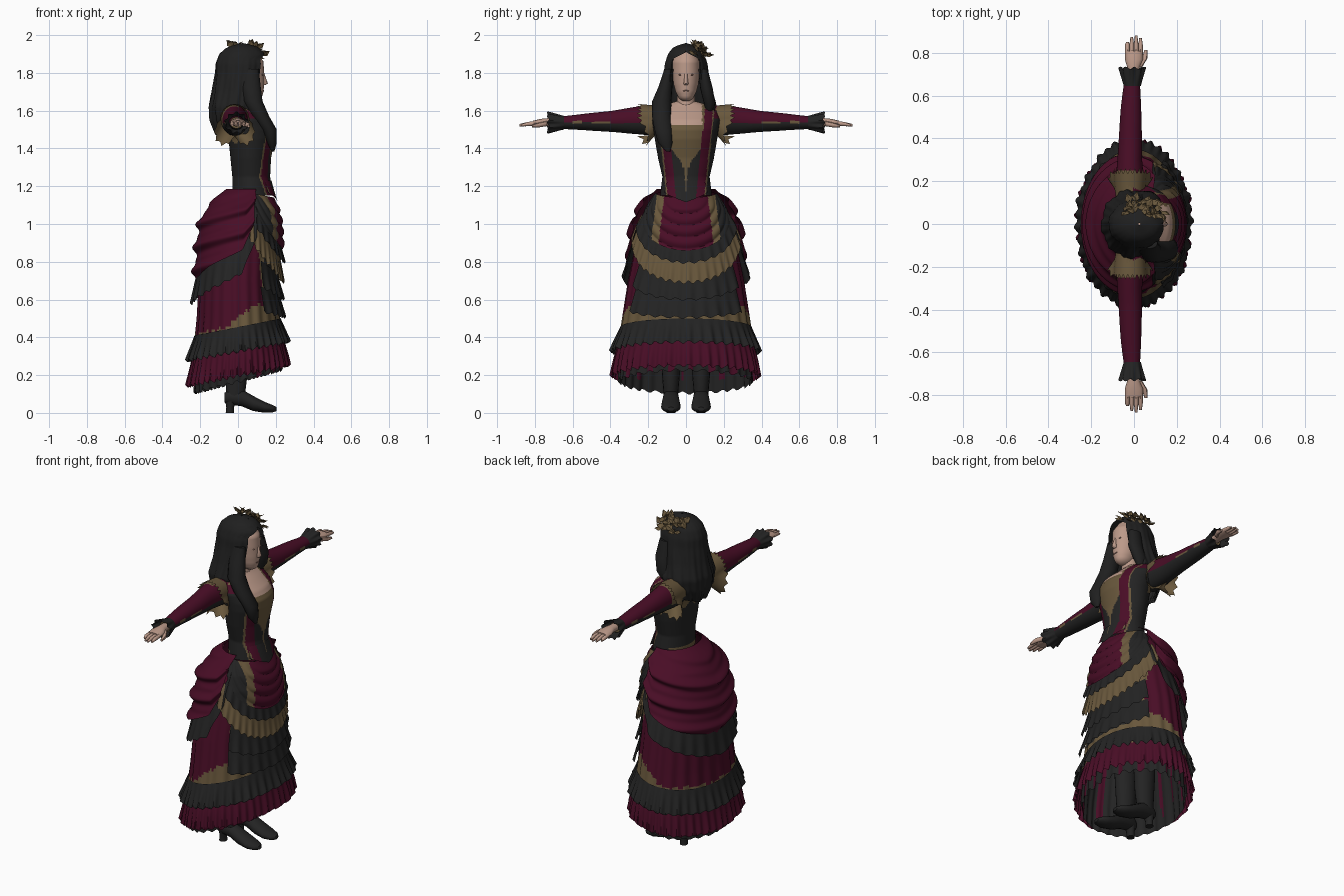
import bpy, bmesh, random
from math import sin, cos, pi, radians, atan2
from mathutils import Vector

random.seed(4)
if "Cube" in bpy.data.objects:
    bpy.data.objects.remove(bpy.data.objects["Cube"])

COLOURS = {"charcoal": (.017, .017, .017), "maroon": (.066, .004, .019),
           "old gold": (.14, .096, .045), "skin": (.5, .32, .25),
           "hair black": (.014, .014, .014), "face shade": (.27, .15, .12)}
MATS = {}
for label, rgb in COLOURS.items():
    mat = MATS[label] = bpy.data.materials.new(label)
    mat.use_nodes = True
    mat.diffuse_color = (*rgb, 1)
    shader = mat.node_tree.nodes["Principled BSDF"]
    shader.inputs["Base Color"].default_value = (*rgb, 1)
    shader.inputs["Roughness"].default_value = .8


def finish(name, bm, colour, angle=45):
    """Colour faces by a fixed name or a rule on the face centre, then smooth."""
    mesh = bpy.data.meshes.new(name)
    slots = []
    for face in bm.faces:
        label = colour(face.calc_center_median()) if callable(colour) else colour
        if label not in slots:
            slots.append(label)
            mesh.materials.append(MATS[label])
        face.material_index = slots.index(label)
    bm.to_mesh(mesh)
    bm.free()
    ob = bpy.data.objects.new(name, mesh)
    bpy.context.collection.objects.link(ob)
    bpy.ops.object.select_all(action='DESELECT')
    ob.select_set(True)
    bpy.context.view_layer.objects.active = ob
    bpy.ops.object.shade_smooth_by_angle(angle=radians(angle))


def grid(name, point, n, m, colour, closed=True, caps=False):
    """Surface from point(u, v), u around and v along."""
    bm = bmesh.new()
    cols = n if closed else n + 1
    rows = [[bm.verts.new(point(j / n, i / m)) for j in range(cols)] for i in range(m + 1)]
    for a, b in zip(rows, rows[1:]):
        for j in range(n):
            k = (j + 1) % cols
            bm.faces.new((a[j], b[j], b[k], a[k]))
    if caps:
        bm.faces.new(rows[0])
        bm.faces.new(rows[-1])
        bmesh.ops.recalc_face_normals(bm, faces=bm.faces)
    finish(name, bm, colour)


def blend(table, key):
    """Linear lookup in rows sorted by rising first value."""
    key = min(max(key, table[0][0]), table[-1][0])
    for a, b in zip(table, table[1:]):
        if key <= b[0]:
            f = (key - a[0]) / (b[0] - a[0])
            return [p + (q - p) * f for p, q in zip(a[1:], b[1:])]


def around(table, a, z, off=0):
    back, front, half = blend(table, z)
    return Vector(((back + front) / 2 + ((front - back) / 2 + off) * cos(a), (half + off) * sin(a), z))


def sheet(name, table, mid, spread, top, bottom, off, colour, n=120, m=16):
    """Cloth layer wrapped on a profile; top, bottom and offset vary with angle."""
    def point(u, v):
        d = (u * 2 - 1) * spread
        z = top(d) + (bottom(d) - top(d)) * v
        return around(table, mid + d, z, off(d, v, z))
    grid(name, point, n, m, colour, closed=spread >= pi)


def limb(name, axis, rows, colour, n=16):
    """Closed loft of ellipses: position on axis, two centres, two radii."""
    def point(u, v):
        t, p, q, rp, rq = rows[round(v * (len(rows) - 1))]
        co = [p + rp * cos(u * 2 * pi), q + rq * sin(u * 2 * pi)]
        co.insert(axis, t)
        return Vector(co)
    grid(name, point, n, len(rows) - 1, colour, caps=True)


# Profiles: height, back, front, half width
SKIRT = [(.1, -.25, .255, .375), (.3, -.235, .245, .365), (.5, -.215, .22, .335), (.7, -.205, .205, .305),
         (.9, -.195, .21, .265), (1.0, -.18, .212, .243), (1.08, -.145, .202, .212),
         (1.15, -.09, .18, .165), (1.2, -.03, .165, .13)]
TORSO = [(1.1, -.02, .195, .14), (1.17, -.03, .182, .135), (1.25, -.03, .17, .125), (1.35, -.04, .175, .148),
         (1.45, -.05, .195, .165), (1.5, -.07, .195, .172), (1.55, -.08, .165, .18),
         (1.6, -.085, .11, .165), (1.63, -.07, .075, .12), (1.65, -.04, .06, .05)]
HEAD = [(1.65, .06, .1, .015), (1.665, .03, .125, .038), (1.7, 0, .135, .055), (1.74, -.03, .138, .066),
        (1.8, -.04, .138, .073), (1.86, -.04, .135, .072), (1.91, -.02, .1, .05)]
HAIR = [(1.46, -.11, .04, .09), (1.55, -.145, .11, .145), (1.62, -.152, .13, .16), (1.7, -.135, .14, .138),
        (1.8, -.12, .148, .118), (1.85, -.118, .153, .112), (1.9, -.1, .143, .095),
        (1.935, -.06, .11, .068), (1.952, -.01, .06, .03), (1.957, .02, .03, .005)]


# Underskirt with dark front panel and gold border
def underskirt_colour(p):
    c, y = p.x / .22, abs(p.y)
    if p.z < .46 + .04 * c + .1 * max(0, 1 - abs(c - .45) * 1.3) + .008 * sin(40 * c):
        return "old gold"
    if p.x > .1 and y < .24:
        return "old gold" if y > .215 else "charcoal"
    return "maroon"


sheet("underskirt", SKIRT, 0, pi, lambda d: 1.16 - .02 * cos(d), lambda d: .36,
      lambda d, v, z: .006 * v * sin(22 * d), underskirt_colour, 140, 50)


# Hem ruffles, lower at the back, over a striped lining
def pleats(base, flare, depth, count):
    return lambda d, v, z: base + flare * v + depth * v * (sin(count * d) + .5 * sin(count * .5 * d + 1) + .4 * sin(7 * d))


sheet("hem_lining", SKIRT, 0, pi, lambda d: .7, lambda d: .165 + .06 * cos(d) + .008 * sin(30 * d),
      pleats(-.02, 0, .006, 30), lambda p: "maroon" if sin(14 * atan2(p.y, p.x)) > .7 and p.z > .2 else "charcoal", 180, 10)
sheet("maroon_hem_ruffle", SKIRT, 0, pi, lambda d: .37 + .05 * cos(d),
      lambda d: .195 + .055 * cos(d) + .008 * sin(46 * d), pleats(.004, .018, .008, 46), "maroon", 276, 6)
sheet("dark_hem_ruffle", SKIRT, 0, pi, lambda d: .455 + .045 * cos(d),
      lambda d: .325 + .05 * cos(d) + .008 * sin(40 * d), pleats(.006, .028, .008, 40), "charcoal", 240, 6)


# Front tiers and curved apron borders
def rise(base, amount=.13):
    return lambda d: base + amount * d * d


for label, high, low, curve in (("lower", .64, .505, .03), ("upper", .74, .60, .07)):
    sheet(f"front_{label}_tier", SKIRT, 0, .98, rise(high, curve),
          lambda d, low=low, curve=curve: low + curve * d * d + .006 * sin(30 * d),
          pleats(.006, .024, .004, 30), "charcoal", 120, 6)
sheet("apron_gold_fringe", SKIRT, 0, 1.35, rise(.82), lambda d: .69 + .13 * d * d + .008 * sin(44 * d),
      pleats(.016, .022, .003, 44), "old gold", 200, 6)
sheet("apron_dark_border", SKIRT, 0, 1.2, rise(.9), lambda d: .795 + .13 * d * d + .006 * sin(34 * d),
      pleats(.014, .026, .003, 34), "charcoal", 180, 6)


# Draped apron: maroon centre, gold strips, dark hips
def apron_colour(p):
    y = abs(p.y) - .12 * (1.15 - p.z)
    return "maroon" if y < .115 else "old gold" if y < .155 else "charcoal"


sheet("apron_drape", SKIRT, 0, 1.4, lambda d: 1.17 - .03 * cos(d), rise(.86),
      lambda d, v, z: .008 + cos(d) * (.02 * v + .012 * abs(sin((z - .16 * d * d) * pi / .062)) * min(1, v * 4)),
      apron_colour, 100, 50)


# Bustle with hanging swags, and the flounce under it
def bustle_hem(d):
    return .7 + .17 * (abs(d) / 1.7) ** 1.3 + .5 * max(0, abs(d) - 1.65)


def swag(d, v, z):
    fold = (1.2 - z + .5 * (bustle_hem(d) - .7)) / .125
    return .014 + min(1, v * 4) * (.016 + .028 * sin(d / 2) ** 2 + .012 * sin(fold * 2 * pi - 2) + .005 * sin(fold * 4 * pi))


sheet("back_flounce", SKIRT, pi, 1.95, lambda d: bustle_hem(d) + .05,
      lambda d: bustle_hem(d) - .125 + .006 * sin(26 * d), pleats(.014, .022, .005, 26), "charcoal", 180, 8)
sheet("bustle_drape", SKIRT, pi, 1.85, lambda d: 1.185, bustle_hem, swag, "maroon", 100, 60)


# Bodice with neckline, stomacher, lacing and stripes
def bodice_colour(p):
    y, z = abs(p.y), p.z
    if p.x > .03:
        if z > 1.525 and y < .085:
            return "skin"
        inner = .055 + .1 * (z - 1.15)
        if z > 1.3 and y < min(inner, .02 + .75 * max(0, z - 1.32)) or 1.18 < z < 1.3 and y < .005:
            return "old gold"
        if inner < y < inner + .042:
            return "maroon"
        if inner + .042 <= y < inner + .05:
            return "old gold"
        return "maroon" if z > 1.56 else "charcoal"
    return "old gold" if z > 1.44 + .015 * sin(70 * p.y) or z < 1.185 else "charcoal"


grid("bodice", lambda u, v: around(TORSO, u * 2 * pi, 1.65 - v * .5), 120, 60, bodice_colour)
sheet("bodice_point", TORSO, 0, .85, lambda d: 1.23, lambda d: 1.115 + .06 * abs(d),
      lambda d, v, z: .004 + .014 * v, bodice_colour, 45, 8)

# Head, neck and face details
limb("neck", 2, [(1.56, .03, 0, .07, .065), (1.62, .025, 0, .05, .048), (1.72, .035, 0, .045, .045)], "skin")
grid("head", lambda u, v: around(HEAD, u * 2 * pi, 1.91 - v * .26), 32, 26, "skin", caps=True)
limb("nose", 2, [(1.735, .136, 0, .01, .012), (1.745, .14, 0, .018, .013), (1.775, .137, 0, .01, .009),
                 (1.8, .134, 0, .005, .007)], "skin", 10)
for name, y, z, width, height in (("right_eye", -.029, 1.79, .011, .004), ("left_eye", .029, 1.79, .011, .004),
                                  ("lips", 0, 1.705, .016, .005)):
    x = around(HEAD, 0, z).x - abs(y) * .28
    limb(name, 0, [(x - .003, y, z, width, height), (x + .002, y, z, width * .7, height * .6)], "face shade", 12)


# Long hair, open over the face, with locks forward
def hair_point(u, v):
    s = u * 2 - 1
    side = abs(s) ** 3
    bottom = 1.47 + side * (.13 if s > 0 else .15)
    z = 1.957 + (bottom - 1.957) * v
    opening = .72 * min(1, max(0, (1.91 - z) / .035)) + .35 * max(0, 1.72 - z) / .2
    a = pi + s * (pi - opening)
    return around(HAIR, a, z, .007 * v * sin(9 * a + 14 * z) + .004 * v * sin(23 * a))


grid("long_hair", hair_point, 90, 36, "hair black", closed=False)
limb("front_lock", 2, [(1.385, .185, -.095, .008, .012), (1.43, .18, -.11, .025, .038), (1.5, .165, -.12, .04, .047),
                       (1.57, .12, -.13, .045, .05), (1.65, .08, -.128, .05, .051), (1.73, .07, -.108, .05, .036),
                       (1.82, .07, -.09, .04, .025)], "hair black")
limb("side_lock", 2, [(1.58, .04, .12, .025, .012), (1.64, .065, .125, .04, .03), (1.72, .08, .108, .045, .033),
                      (1.82, .07, .09, .04, .025)], "hair black")

# Gold leaf hairpiece lying on the hair
bm = bmesh.new()
for i in range(34):
    a = .55 + 1.75 * i / 33
    z = random.uniform(1.88, 1.94)
    base = around(HAIR, a, z, .004)
    normal = Vector((cos(a), sin(a), .9 + (z - 1.88) * 12)).normalized()
    spin = Vector((random.uniform(-1, 1), random.uniform(-1, 1), random.uniform(-.4, 1)))
    out = (normal.cross(spin).normalized() + normal * random.uniform(.2, .9)).normalized()
    wide = out.cross(normal).normalized()
    length = random.uniform(.045, .06)
    root, tip = bm.verts.new(base), bm.verts.new(base + out * length)
    spine = bm.verts.new(base + out * length * .5 + normal * .008)
    for sign in (1, -1):
        edge = bm.verts.new(base + out * length * .45 + wide * .019 * sign)
        bm.faces.new((root, edge, spine) if sign > 0 else (root, spine, edge))
        bm.faces.new((edge, tip, spine) if sign > 0 else (edge, spine, tip))
finish("leaf_hairpiece", bm, "old gold", 20)


# Arms, hands and boots on both sides
def sleeve_colour(p):
    y, drop = abs(p.y), p.z - 1.545
    if y < .27 and drop > -.02 and p.x < 0:
        return "old gold"
    if abs(drop + .006) < .007 and y > .34 and sin(45 * y) > -.5:
        return "old gold"
    return "maroon" if drop > -.008 else "charcoal"


SLEEVE = [(.12, -.015, 1.545, .07, .08), (.2, -.02, 1.55, .07, .08), (.25, -.02, 1.549, .062, .074), (.3, -.02, 1.547, .058, .068),
          (.35, -.018, 1.545, .056, .061), (.4, -.017, 1.543, .054, .055), (.45, -.016, 1.542, .052, .051), (.5, -.015, 1.541, .05, .047),
          (.55, -.014, 1.54, .047, .042), (.6, -.012, 1.538, .043, .038), (.69, -.008, 1.536, .034, .03)]
for side, sy in (("left", 1), ("right", -1)):
    def across(rows):
        return [(t * sy, *rest) for t, *rest in rows]

    limb(side + "_sleeve", 1, across(SLEEVE), sleeve_colour, 32)

    def cap_point(u, v):
        a = u * 2 * pi
        low = 2 * max(0, -sin(a)) * abs(cos(a))
        reach = v * (1 + .3 * (round(u * 44) % 2))
        r = .076 + reach * (.008 + .045 * low)
        return Vector((-.018 + r * .92 * cos(a), sy * (.15 + reach * (.085 - .04 * low)), 1.55 + (r + .02 * low * reach) * sin(a)))

    grid(side + "_shoulder_fringe", cap_point, 44, 4, "old gold")

    def cuff_point(u, v):
        a = u * 2 * pi
        r = .036 + .018 * v + .006 * v * sin(9 * a)
        return Vector((-.008 + r * 1.1 * cos(a), sy * (.645 + .085 * v + .006 * v * cos(9 * a)), 1.536 + r * sin(a)))

    grid(side + "_cuff_ruffle", cuff_point, 54, 5, "charcoal")
    limb(side + "_palm", 1, across([(.67, -.005, 1.537, .024, .022), (.73, -.002, 1.539, .028, .022), (.77, 0, 1.537, .043, .02),
                                    (.81, 0, 1.533, .041, .014)]), "skin", 14)
    for i, (finger, end) in enumerate((("little", .852), ("ring", .875), ("middle", .882), ("index", .87))):
        x = -.031 + .0205 * i
        limb(f"{side}_{finger}_finger", 1, across([(.795, x, 1.533, .0105, .012), (.84, x, 1.529, .0105, .011),
                                                   (end, x, 1.523, .006, .006)]), "skin", 8)
    limb(side + "_thumb", 1, across([(.735, .025, 1.532, .014, .014), (.775, .05, 1.525, .013, .013),
                                     (.815, .056, 1.518, .007, .007)]), "skin", 8)

    mid = .08 * sy
    limb(side + "_boot_shaft", 2, [(.07, -.02, mid, .048, .036), (.12, -.012, mid, .052, .04), (.2, -.008, mid, .058, .047),
                                   (.32, -.008, mid, .065, .052), (.7, 0, mid, .075, .065)], "charcoal")
    limb(side + "_boot_foot", 0, [(-.072, mid, .08, .022, .025), (-.05, mid, .085, .036, .04), (.02, mid, .08, .042, .045),
                                  (.08, mid, .05, .049, .04), (.14, mid, .03, .052, .029), (.185, mid, .022, .038, .019),
                                  (.203, mid, .02, .018, .011)], "charcoal")
    limb(side + "_boot_heel", 2, [(0, -.043, mid, .022, .024), (.03, -.042, mid, .02, .023), (.075, -.035, mid, .034, .034)], "charcoal", 12)
